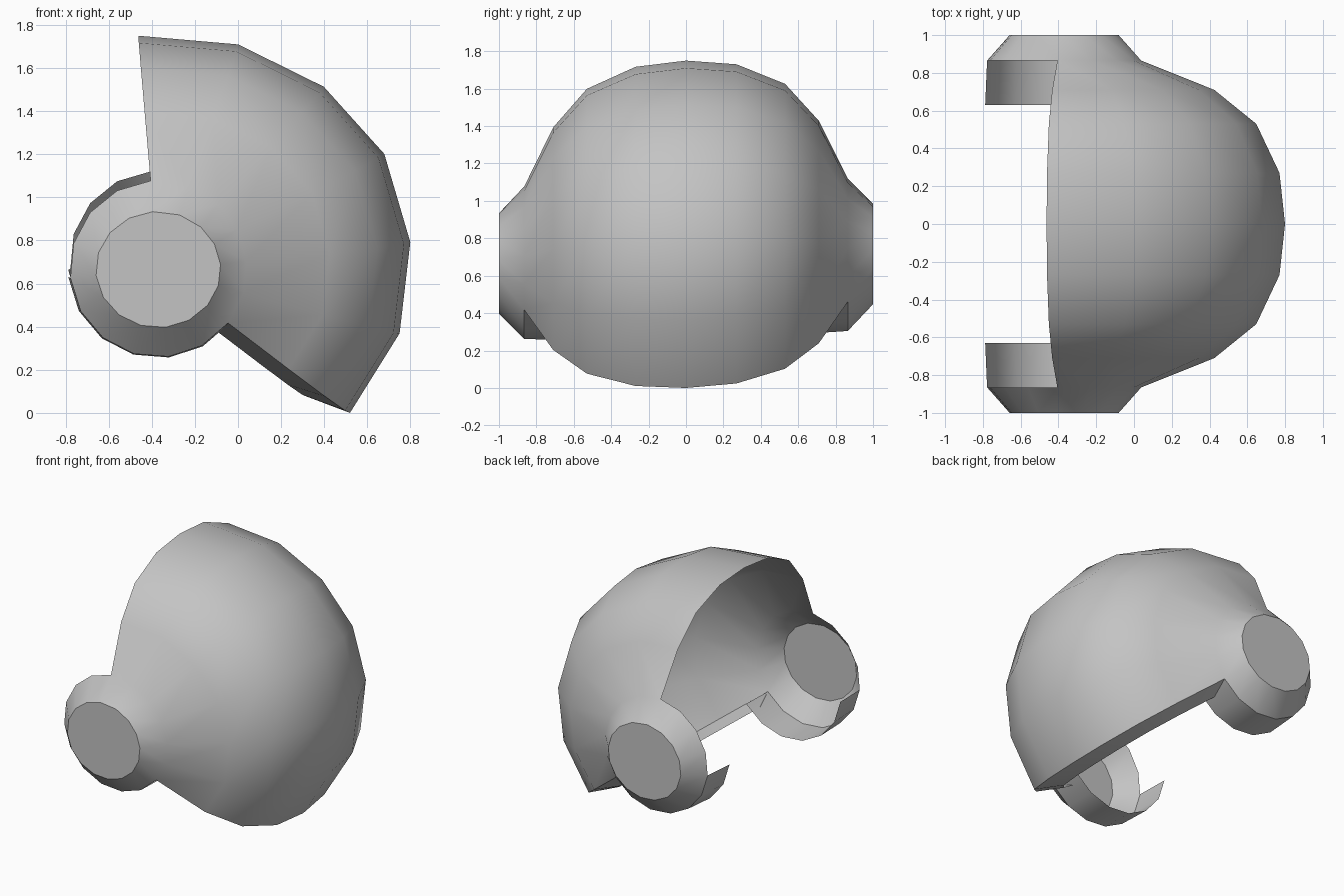
import bpy, bmesh
from math import radians, cos, sin
from mathutils import Vector

cube = bpy.data.objects.get("Cube")
if cube:
    bpy.data.objects.remove(cube, do_unlink=True)

CX, CZ = -0.37, 0.69          # hub axis, running along y
TILT = 0.025                  # slight sideways lean
DOME_ANGLES = [95, 70, 47, 26, 5, -16, -37.8]
DOME_RADII = [1.064, 1.085, 1.126, 1.167, 1.174, 1.165, 1.126]
PROFILE = [(0, 1), (0.27, 0.975), (0.53, 0.87), (0.71, 0.68)]   # y, radius share
RING_Y, RING_R = 0.865, 0.41
BACK_STEPS = 10
STEP = (360 - 95 - 37.8) / BACK_STEPS
BACK_ANGLES = [95 + STEP * i for i in range(1, BACK_STEPS)]
SKIRT_START = 3               # hub skirt runs from here round to the dome's lower rim

bm = bmesh.new()


def point(angle, radius, y, drop=0.0, squash=1.0):
    a = radians(angle)
    x = CX + radius * cos(a) + drop * sin(a)
    z = CZ + (radius * sin(a) - drop * cos(a)) * squash + TILT * y
    return bm.verts.new((x, y, z))


def bridge(row_a, row_b, closed=False):
    n = len(row_a)
    for i in range(n if closed else n - 1):
        j = (i + 1) % n
        bm.faces.new((row_a[i], row_a[j], row_b[j], row_b[i]))


# Hubs: ring, bevel to the flat cap, and the part skirt on the inside
rings = {}
all_angles = DOME_ANGLES[::-1] + BACK_ANGLES
for side in (-1, 1):
    ring = [point(a, RING_R, side * RING_Y) for a in all_angles]
    cap = [point(a, 0.29, side * 1.0, squash=0.93) for a in all_angles]
    bridge(ring, cap, closed=True)
    bm.faces.new(cap)
    first = len(DOME_ANGLES) + SKIRT_START
    outer = ring[first:] + ring[:1]
    skirt_angles = all_angles[first:] + all_angles[:1]
    inner = [point(a, RING_R + 0.01, side * 0.63) for a in skirt_angles]
    bridge(outer, inner)
    rings[side] = ring[:len(DOME_ANGLES)]

# Dome: rows from one hub ring to the other
half = PROFILE[1:]
rows_spec = [(-y, s) for y, s in reversed(half)] + PROFILE[:1] + half
rows = [rings[-1]]
for y, share in rows_spec:
    rows.append([point(a, r * share, y)
                 for a, r in zip(DOME_ANGLES[::-1], DOME_RADII[::-1])])
rows.append(rings[1])
for a, b in zip(rows, rows[1:]):
    bridge(a, b)

# Lower lip: strip folded inward under the dome's lower rim
rim = [row[0] for row in rows]
spec = [(-RING_Y, RING_R)] + [(y, s * DOME_RADII[-1]) for y, s in rows_spec] + [(RING_Y, RING_R)]
lip = [point(DOME_ANGLES[-1], 0.40 + (r - RING_R) * 0.72, y * 0.82, drop=0.065)
       for y, r in spec]
bridge(rim, lip)

# Point every face away from the middle of the shell
bm.normal_update()
for f in bm.faces:
    c = f.calc_center_median()
    if f.normal.dot(c - Vector((CX, c.y * 0.3, CZ))) < 0:
        f.normal_flip()

mesh = bpy.data.meshes.new("visor_shell")
bm.to_mesh(mesh)
bm.free()
shell = bpy.data.objects.new("visor_shell", mesh)
bpy.context.collection.objects.link(shell)

# Single plain grey
grey = bpy.data.materials.new("plain_grey")
grey.use_nodes = True
colour = (0.55, 0.55, 0.55, 1)
grey.diffuse_color = colour
grey.node_tree.nodes["Principled BSDF"].inputs["Base Color"].default_value = colour
mesh.materials.append(grey)

# Stand on the ground
low = min(v.co.z for v in mesh.vertices)
for v in mesh.vertices:
    v.co.z -= low

bpy.ops.object.select_all(action='DESELECT')
shell.select_set(True)
bpy.context.view_layer.objects.active = shell
bpy.ops.object.shade_smooth_by_angle(angle=radians(35))
